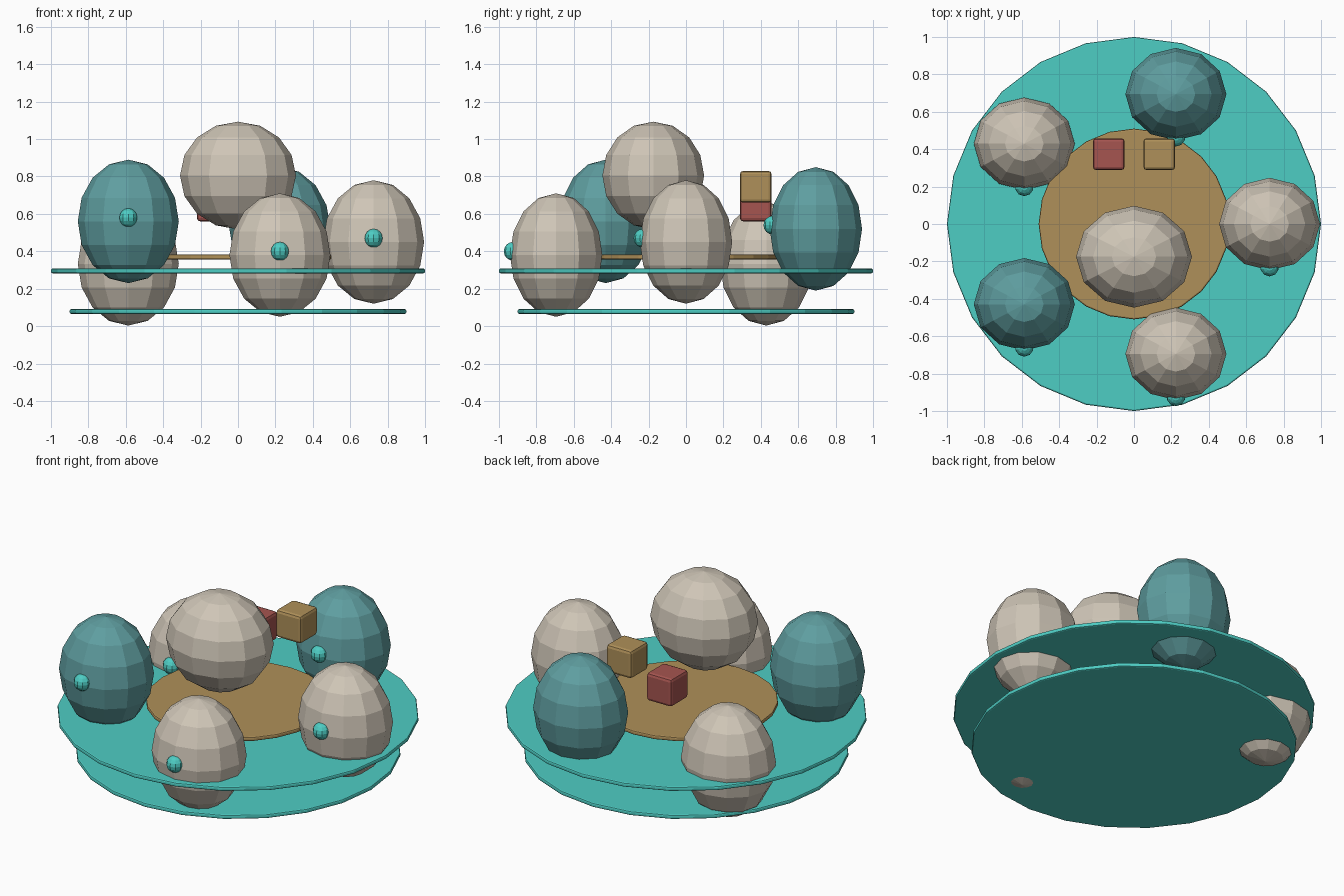
import bpy, math

if "Cube" in bpy.data.objects:
    bpy.data.objects.remove(bpy.data.objects["Cube"])


def material(name, rgb):
    m = bpy.data.materials.new(name)
    m.diffuse_color = (*rgb, 1)
    m.use_nodes = True
    m.node_tree.nodes["Principled BSDF"].inputs["Base Color"].default_value = m.diffuse_color
    return m


TEAL = material("teal", (0.076, 0.61, 0.55))
BLUE = material("dusty_blue", (0.114, 0.342, 0.352))
CREAM = material("cream", (0.62, 0.56, 0.47))
TAN = material("tan", (0.43, 0.28, 0.10))
RED = material("red", (0.38, 0.09, 0.08))


def finish(name, mat, scale=None, bevel=0):
    ob = bpy.context.object
    ob.name = name
    ob.data.materials.append(mat)
    if scale:
        ob.scale = scale
    bpy.ops.object.transform_apply(location=False, rotation=False, scale=True)
    if bevel:
        b = ob.modifiers.new("rounded_edges", 'BEVEL')
        b.width, b.segments = bevel, 2
        b.limit_method = 'ANGLE'
        b.angle_limit = math.radians(40)
    return ob


def disc(name, radius, z, mat):
    bpy.ops.mesh.primitive_cylinder_add(vertices=24, radius=radius, depth=0.025, location=(0, 0, z))
    finish(name, mat, bevel=0.008)


def ball(name, loc, scale, mat, segments=12, rings=8):
    bpy.ops.mesh.primitive_uv_sphere_add(segments=segments, ring_count=rings, radius=1, location=loc)
    finish(name, mat, scale)


def block(name, loc, mat):
    bpy.ops.mesh.primitive_cube_add(size=0.17, location=loc)
    finish(name, mat, bevel=0.018)


# Stacked platform discs
disc("lower_platform", 0.9, 0.078, TEAL)
disc("upper_platform", 1.0, 0.295, TEAL)
disc("centre_platform", 0.51, 0.37, TAN)

# Ring of five egg-shaped seats at staggered heights, each with a front knob
for i, (z, mat) in enumerate([(0.45, CREAM), (0.52, BLUE), (0.333, CREAM),
                              (0.56, BLUE), (0.38, CREAM)]):
    a = math.radians(72 * i)
    x, y = 0.725 * math.cos(a), 0.73 * math.sin(a)
    ball(f"egg_seat_{i + 1}", (x, y, z), (0.27, 0.247, 0.33), mat)
    ball(f"seat_knob_{i + 1}", (x, y - 0.23, z + 0.02), (0.05, 0.05, 0.05), TEAL, 10, 8)

# Large central ball and two floating blocks
ball("centre_ball", (0, -0.175, 0.805), (0.31, 0.272, 0.288), CREAM)
block("red_block", (-0.135, 0.373, 0.645), RED)
block("tan_block", (0.135, 0.373, 0.745), TAN)
